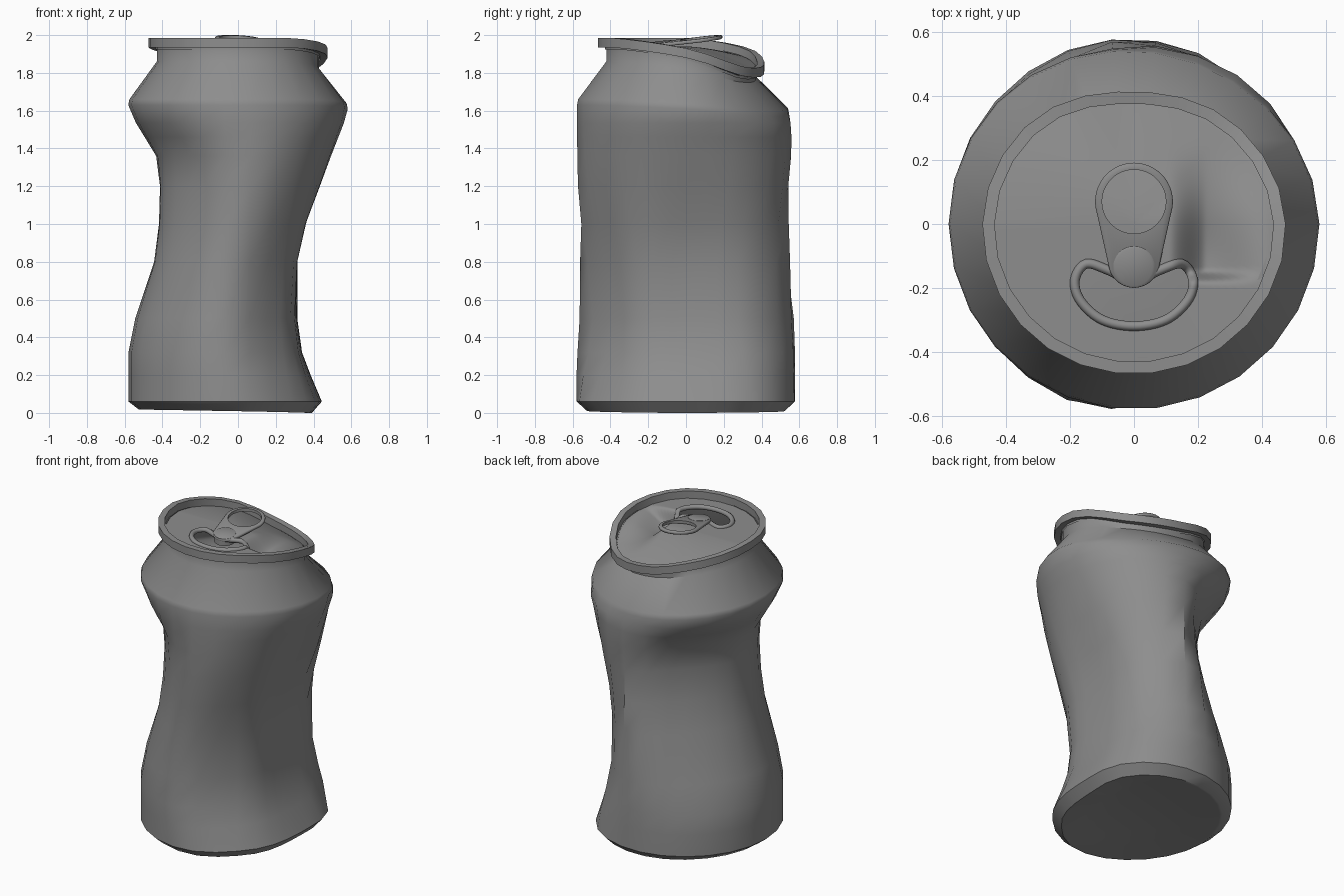
import bpy, bmesh, math
from math import sin, cos, pi
from mathutils import Vector

cube = bpy.data.objects.get("Cube")
if cube:
    bpy.data.objects.remove(cube)

metal = bpy.data.materials.new("grey_metal")
metal.use_nodes = True
GREY = (0.27, 0.27, 0.27, 1)
metal.diffuse_color = GREY
metal.node_tree.nodes["Principled BSDF"].inputs["Base Color"].default_value = GREY

SIDES = 26


def loop_value(values, t):
    """Smooth closed interpolation through values, with t from 0 to 1."""
    n = len(values)
    i = math.floor(t * n)
    f = t * n - i
    a, b, c, d = (values[(i + k) % n] for k in (-1, 0, 1, 2))
    return b + 0.5 * f * (c - a + f * (2*a - 5*b + 4*c - d + f * (3*(b - c) + d - a)))


def flattened(values, t):
    """Interpolated radius pressed flat by a plane in each of the directions."""
    r = loop_value(values, t)
    for k, reach in enumerate(values):
        c = cos(2 * pi * (t - k / len(values)))
        if c > 0.1:
            r = min(r, reach / c)
    return r


def softened(values, t):
    """Pressed radius with its corners rounded by averaging nearby turns."""
    return sum(flattened(values, t + k * .014) for k in range(-2, 3)) / 5


def smooth(a, b, v):
    v = min(max((v - a) / (b - a), 0), 1)
    return v * v * (3 - 2 * v)


def finish(bm, name, angle):
    bmesh.ops.recalc_face_normals(bm, faces=bm.faces)
    mesh = bpy.data.meshes.new(name)
    bm.to_mesh(mesh)
    bm.free()
    obj = bpy.data.objects.new(name, mesh)
    bpy.context.collection.objects.link(obj)
    mesh.materials.append(metal)
    bpy.ops.object.select_all(action='DESELECT')
    obj.select_set(True)
    bpy.context.view_layer.objects.active = obj
    bpy.ops.object.shade_smooth_by_angle(angle=math.radians(angle))
    return obj


def loft(bm, rings):
    loops = [[bm.verts.new(p) for p in ring] for ring in rings]
    for low, high in zip(loops, loops[1:]):
        for i in range(len(low)):
            j = (i + 1) % len(low)
            bm.faces.new((low[i], low[j], high[j], high[i]))
    return loops


def ring(radius, height, sides=SIDES):
    """Ring whose radius and height are functions of the turn t."""
    return [(radius(t) * cos(2*pi*t), radius(t) * sin(2*pi*t), height(t))
            for t in (i / sides for i in range(sides))]


# Bent rim: height and radius in eight directions, anticlockwise from +x
RIM_Z = [1.93, 1.83, 1.85, 1.935, 1.985, 1.985, 1.985, 1.98]
RIM_R = [.475, .445, .415, .455, .475, .475, .47, .475]


def rim_z(t):
    return min(loop_value(RIM_Z, t), 1.985)


def rim_r(t):
    return loop_value(RIM_R, t)


def drop(t):
    return 1.985 - rim_z(t)


def rim_ring(dr, dz):
    return ring(lambda t: rim_r(t) + dr, lambda t: rim_z(t) + dz)


# Crushed wall: height, then reach in the same eight directions
WALL = [
    (.06, .44, .55, .58, .58, .58, .58, .58, .49),
    (.2, .38, .525, .58, .58, .58, .58, .58, .44),
    (.32, .335, .50, .58, .57, .58, .58, .58, .405),
    (.5, .31, .465, .58, .515, .545, .55, .58, .385),
    (.8, .31, .46, .57, .43, .445, .48, .58, .41),
    (1.0, .355, .475, .56, .39, .42, .455, .58, .455),
    (1.2, .43, .51, .555, .375, .415, .445, .58, .505),
    (1.36, .49, .54, .56, .405, .435, .455, .58, .54),
    (1.46, .53, .555, .56, .48, .495, .505, .58, .56),
    (1.535, .56, .57, .555, .55, .54, .545, .58, .575),
]


def wall_ring(row, dr=0, z=None):
    return ring(lambda t: softened(row[1:], t) + dr, z or (lambda t: row[0]))


def shoulder_ring(dr, dz):
    return ring(lambda t: .583 + dr - .25 * drop(t) * max(sin(2*pi*t), 0),
                lambda t: 1.645 + dz - .38 * drop(t))


def foot_z(t):
    return .009 - .009 * cos(2*pi*t)


bm = bmesh.new()
rings = [wall_ring(WALL[0], -.2, lambda t: .035),
         wall_ring(WALL[0], -.07, foot_z),
         wall_ring(WALL[0], -.055, foot_z)]
rings += [wall_ring(row) for row in WALL]
rings += [shoulder_ring(-.002, -.015), shoulder_ring(-.008, .015),
          ring(lambda t: rim_r(t) - .045, lambda t: rim_z(t) - .125 + .3 * drop(t)),
          rim_ring(-.045, -.04)]
loops = loft(bm, rings)
bm.faces.new(loops[0])
finish(bm, "can_body", 42)

# Rolled rim
bm = bmesh.new()
loft(bm, [rim_ring(dr, dz) for dr, dz in
          ((-.05, -.045), (0, -.05), (0, 0), (-.038, 0), (-.038, -.06))])
finish(bm, "rim", 40)


def lid_z(x, y):
    t = (math.atan2(y, x) / (2 * pi)) % 1
    f = min(math.hypot(x, y) / (rim_r(t) - .038), 1)
    z = 1.94 + (rim_z(t) - .045 - 1.94) * f ** 1.5
    dent = smooth(.11, .23, x) * smooth(-.185, -.145, y) * (1 - smooth(-.13, .27, y))
    return z - .1 * dent * (1 - smooth(.21, .43, x))


# Mouth outline, mirrored from its right half
half = [(.1, -.3), (.168, -.24), (.185, -.175), (.15, -.125), (.08, -.145)]
outline = [(0, -.32)] + half + [(0, -.18)] + [(-x, y) for x, y in reversed(half)]
STEPS = 72
mouth = [Vector([loop_value([p[k] for p in outline], i / STEPS) for k in (0, 1)])
         for i in range(STEPS)]


def in_mouth(p):
    inside = False
    for a, b in zip(mouth, mouth[1:] + mouth[:1]):
        if (a.y > p.y) != (b.y > p.y) and p.x < a.x + (p.y - a.y) * (b.x - a.x) / (b.y - a.y):
            inside = not inside
    return inside


# Creased lid with the mouth opened; the cut edge sits under the bead
bm = bmesh.new()
CIRCLES = 60
rings = []
for k in range(1, CIRCLES + 1):
    flat = ring(lambda t: (rim_r(t) - .036) * k / CIRCLES, lambda t: 0, 156)
    rings.append([(x, y, lid_z(x, y)) for x, y, z in flat])
loops = loft(bm, rings)
bm.faces.new(loops[0])
bmesh.ops.delete(bm, geom=[f for f in bm.faces if in_mouth(f.calc_center_median())],
                 context='FACES')
finish(bm, "lid", 75)

# Rounded bead around the mouth
bm = bmesh.new()
bead = []
for i, p in enumerate(mouth):
    along = (mouth[(i + 1) % STEPS] - mouth[i - 1]).normalized()
    side = Vector((along.y, -along.x, 0))
    centre = Vector((p.x, p.y, lid_z(p.x, p.y)))
    bead.append([centre + .015 * (cos(a) * side + sin(a) * Vector((0, 0, 1)))
                 for a in (2*pi*j / 10 for j in range(10))])
loft(bm, bead + bead[:1])
bmesh.ops.remove_doubles(bm, verts=bm.verts, dist=.0001)
finish(bm, "mouth_bead", 60)


# Pull tab: tapered plate with a finger hole, tilted up at the back
def tab_z(x, y):
    return 1.972 + .12 * y - .05 * x


def tab_loop(hole, dz, grow=0):
    points = []
    for i in range(48):
        a = 2*pi*i / 48
        if hole:
            x, y = .1 * cos(a), .07 + .1 * sin(a)
        elif sin(a) > -.2:
            x, y = (.122 + grow) * cos(a), .07 + (.122 + grow) * sin(a)
        else:
            x, y = (.08 + grow) * cos(a), -.12 + (.08 + grow) * sin(a)
        points.append((x, y, tab_z(x, y) + dz))
    return points


bm = bmesh.new()
tab = [tab_loop(True, -.014), tab_loop(False, -.014, -.004), tab_loop(False, -.009),
       tab_loop(False, 0), tab_loop(False, .005, -.004), tab_loop(True, .005)]
loft(bm, tab + tab[:1])
bmesh.ops.remove_doubles(bm, verts=bm.verts, dist=.0001)
finish(bm, "pull_tab", 60)

# Rivet through the tab
bm = bmesh.new()
rivet = []
for r, dz in ((.065, -.04), (.065, .006), (.058, .01)):
    rivet.append([(r * cos(a), -.135 + r * sin(a), tab_z(r * cos(a), -.135 + r * sin(a)) + dz)
                  for a in (2*pi*i / 32 for i in range(32))])
loops = loft(bm, rivet)
bm.faces.new(loops[-1])
finish(bm, "rivet", 40)
